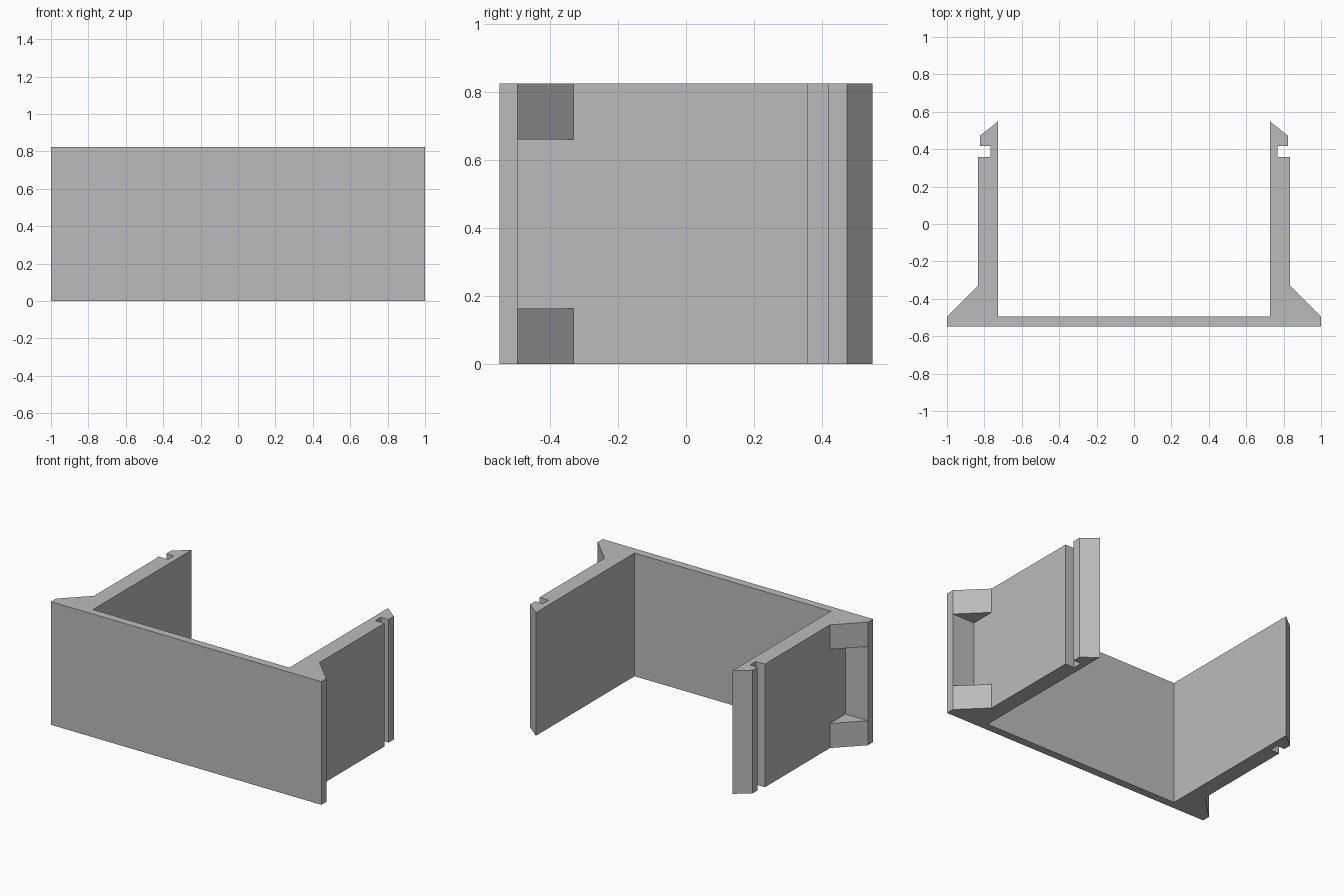
import bpy
import bmesh

HEIGHT = 0.824
GUSSET = 0.164      # height of each corner gusset
WALL_OUT = 0.834    # outer face of the side walls
PANEL_BACK = -0.495
GUSSET_END = -0.33

if "Cube" in bpy.data.objects:
    bpy.data.objects.remove(bpy.data.objects["Cube"])

grey = bpy.data.materials.new("light grey")
grey.use_nodes = True
colour = (0.5, 0.5, 0.5, 1)
grey.diffuse_color = colour
grey.node_tree.nodes["Principled BSDF"].inputs["Base Color"].default_value = colour


def prism(name, outline, z0, z1):
    """Extrude a plan outline from z0 to z1."""
    bm = bmesh.new()
    face = bm.faces.new([bm.verts.new((x, y, z0)) for x, y in outline])
    out = bmesh.ops.extrude_face_region(bm, geom=[face])
    top = [v for v in out["geom"] if isinstance(v, bmesh.types.BMVert)]
    bmesh.ops.translate(bm, verts=top, vec=(0, 0, z1 - z0))
    bmesh.ops.recalc_face_normals(bm, faces=bm.faces)
    mesh = bpy.data.meshes.new(name)
    bm.to_mesh(mesh)
    bm.free()
    mesh.materials.append(grey)
    obj = bpy.data.objects.new(name, mesh)
    bpy.context.collection.objects.link(obj)
    return obj


# Half plan: front panel, gusset slope, wall, notch, pointed lip, inner wall
half = [
    (1, -0.548), (1, PANEL_BACK), (WALL_OUT, GUSSET_END), (WALL_OUT, 0.357),
    (0.767, 0.357), (0.767, 0.418), (0.823, 0.418), (0.823, 0.472),
    (0.727, 0.548), (0.727, PANEL_BACK),
]
bracket = prism("clip_bracket", half + [(-x, y) for x, y in reversed(half)], 0, HEIGHT)

# Openings between the upper and lower gussets
for side, s in (("left", 1), ("right", -1)):
    box = [(s * WALL_OUT, PANEL_BACK), (s * 1.1, PANEL_BACK),
           (s * 1.1, GUSSET_END), (s * WALL_OUT, GUSSET_END)]
    cutter = prism(side + "_gusset_cutter", box, GUSSET, HEIGHT - GUSSET)
    cutter.hide_render = True
    cutter.hide_set(True)
    cut = bracket.modifiers.new(side + "_gusset_opening", "BOOLEAN")
    cut.operation = "DIFFERENCE"
    cut.solver = "EXACT"
    cut.object = cutter
